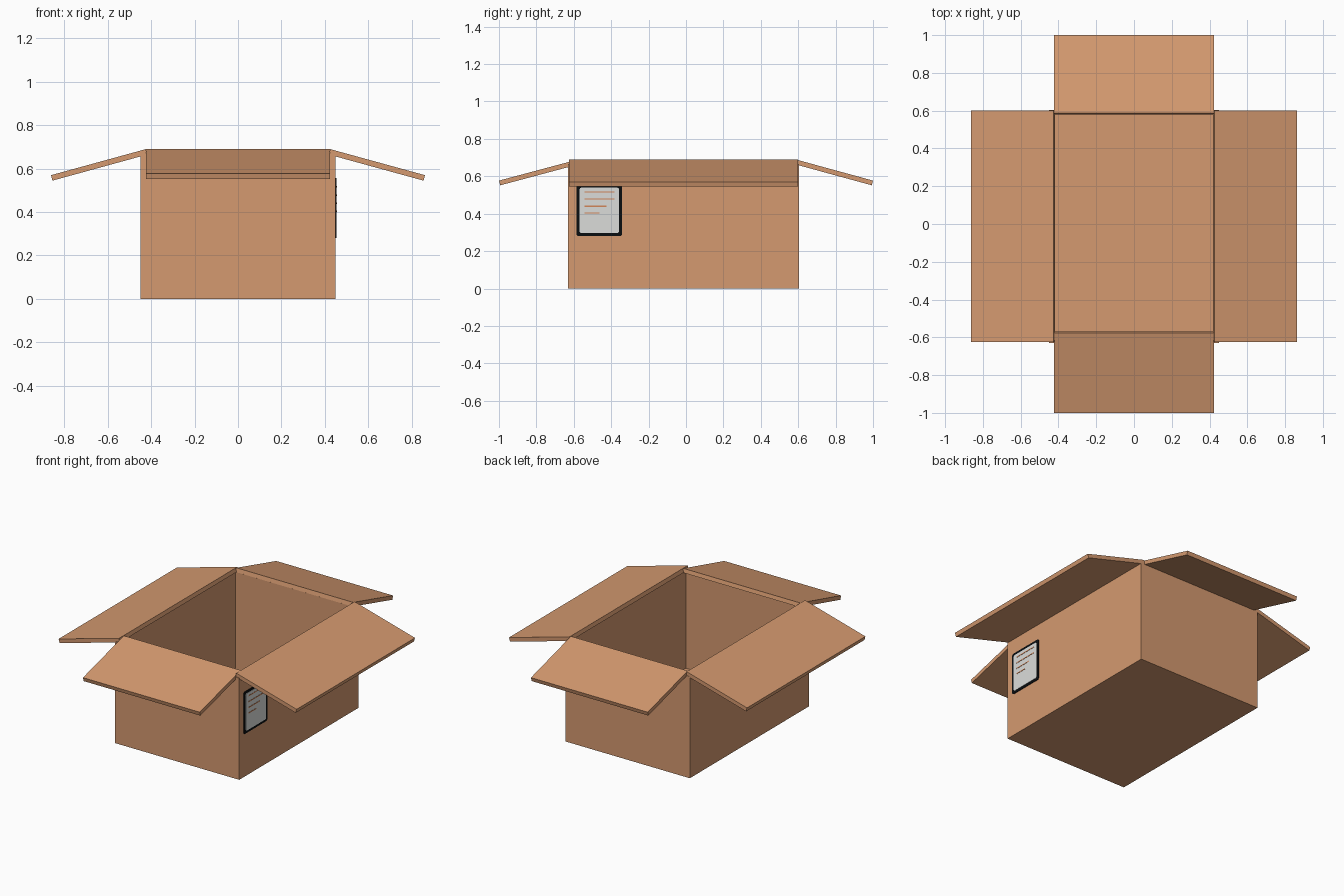
import bpy, bmesh, math
from mathutils import Vector

if "Cube" in bpy.data.objects:
    bpy.data.objects.remove(bpy.data.objects["Cube"])


def material(name, rgb):
    m = bpy.data.materials.new(name)
    m.diffuse_color = (*rgb, 1)
    m.use_nodes = True
    m.node_tree.nodes["Principled BSDF"].inputs["Base Color"].default_value = m.diffuse_color
    return m


CARD = material("cardboard", (0.66, 0.32, 0.16))
WHITE = material("label paper", (0.71, 0.72, 0.70))
BLACK = material("label border black", (0.003, 0.004, 0.005))
PRINT = material("label print orange", (0.65, 0.24, 0.10))


def finish(name, bm, mat):
    bmesh.ops.recalc_face_normals(bm, faces=bm.faces)
    me = bpy.data.meshes.new(name)
    bm.to_mesh(me)
    bm.free()
    me.materials.append(mat)
    ob = bpy.data.objects.new(name, me)
    bpy.context.collection.objects.link(ob)
    return ob


def prism(name, outline, offset, mat):
    """Extrude a closed 3D outline along an offset vector."""
    bm = bmesh.new()
    face = bm.faces.new([bm.verts.new(p) for p in outline])
    ext = bmesh.ops.extrude_face_region(bm, geom=[face], use_keep_orig=True)
    verts = [g for g in ext["geom"] if isinstance(g, bmesh.types.BMVert)]
    bmesh.ops.translate(bm, verts=verts, vec=Vector(offset))
    return finish(name, bm, mat)


# Open box: outer and inner shells joined by a rim
def ring(bm, x, y0, y1, z):
    return [bm.verts.new(p) for p in ((-x, y0, z), (x, y0, z), (x, y1, z), (-x, y1, z))]


TOP = 0.665
bm = bmesh.new()
loops = [ring(bm, 0.45, -0.63, 0.603, 0), ring(bm, 0.45, -0.63, 0.603, TOP),
         ring(bm, 0.425, -0.605, 0.58, TOP), ring(bm, 0.425, -0.605, 0.58, 0.025)]
for a, b in zip(loops, loops[1:]):
    for i in range(4):
        j = (i + 1) % 4
        bm.faces.new((a[i], a[j], b[j], b[i]))
bm.faces.new(loops[0])
bm.faces.new(loops[-1])
finish("box_body", bm, CARD)


# Flaps: thin slabs sloping down from the rim, defined by inner and outer top edges
def flap_profile(inner, outer, z0=0.69, z1=0.57, t=0.026):
    a, b = Vector((inner, z0)), Vector((outer, z1))
    d = (b - a).normalized()
    n = Vector((d.y, -d.x)) if d.x > 0 else Vector((-d.y, d.x))
    return [a, b, b + n * t, a + n * t]


for name, s in (("left_flap", -1), ("right_flap", 1)):
    prof = flap_profile(s * 0.425, s * 0.862)
    prism(name, [(p.x, -0.625, p.y) for p in prof], (0, 1.225, 0), CARD)
for name, inner, outer in (("front_flap", -0.577, -1.0), ("back_flap", 0.587, 1.0)):
    prof = flap_profile(inner, outer, z1=0.577)
    prism(name, [(-0.423, p.x, p.y) for p in prof], (0.846, 0, 0), CARD)


# Label on the right wall: rounded border plate, paper and printed bars
def plate(name, y0, y1, z0, z1, radius, x, depth, mat):
    pts = []
    corners = ((y1, z1, 0), (y0, z1, 90), (y0, z0, 180), (y1, z0, 270))
    for cy, cz, start in corners:
        if radius == 0:
            pts.append((x, cy, cz))
            continue
        oy = cy - radius if cy == y1 else cy + radius
        oz = cz - radius if cz == z1 else cz + radius
        for k in range(5):
            a = math.radians(start + k * 22.5)
            pts.append((x, oy + radius * math.cos(a), oz + radius * math.sin(a)))
    prism(name, pts, (depth, 0, 0), mat)


plate("label_border", -0.585, -0.342, 0.28, 0.556, 0.012, 0.449, 0.004, BLACK)
plate("label_paper", -0.569, -0.358, 0.296, 0.54, 0.012, 0.449, 0.006, WHITE)
for i, (end, z) in enumerate(((-0.381, 0.517), (-0.381, 0.478), (-0.425, 0.44), (-0.462, 0.404))):
    plate(f"label_bar_{i + 1}", -0.543, end, z - 0.003, z + 0.003, 0, 0.449, 0.0075, PRINT)
